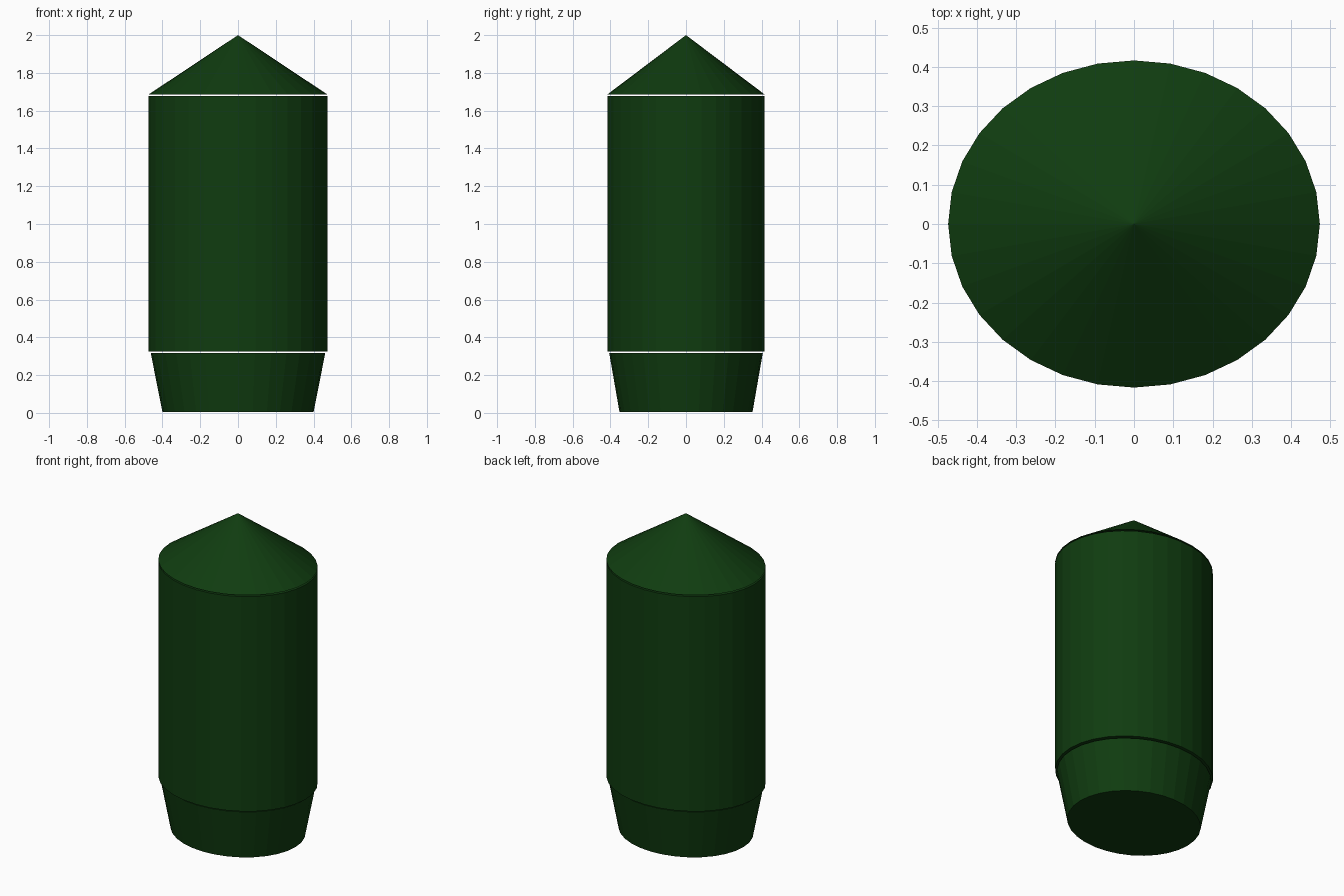
import bpy

cube = bpy.data.objects.get("Cube")
if cube:
    bpy.data.objects.remove(cube)

SIDES = 32
COLOUR = (0.005, 0.045, 0.005, 1)

green = bpy.data.materials.new("dark green")
green.use_nodes = True
green.diffuse_color = COLOUR
green.node_tree.nodes["Principled BSDF"].inputs["Base Color"].default_value = COLOUR


def oval_section(name, bottom, top, z0, z1, depth):
    """Flat-faced tapered section, narrowed front to back by depth."""
    bpy.ops.mesh.primitive_cone_add(vertices=SIDES, radius1=bottom, radius2=top,
                                    depth=z1 - z0, location=(0, 0, (z0 + z1) / 2))
    part = bpy.context.object
    part.name = name
    part.scale.y = depth
    bpy.ops.object.transform_apply(location=False, rotation=False, scale=True)
    part.data.materials.append(green)
    return part


# Tapered foot, straight barrel and pointed cap, with hairline gaps between
oval_section("tapered_base", 0.4, 0.462, 0.004, 0.317, 0.88)
oval_section("main_body", 0.473, 0.473, 0.325, 1.677, 0.88)
oval_section("pointed_cap", 0.473, 0, 1.686, 2.0, 0.88)
